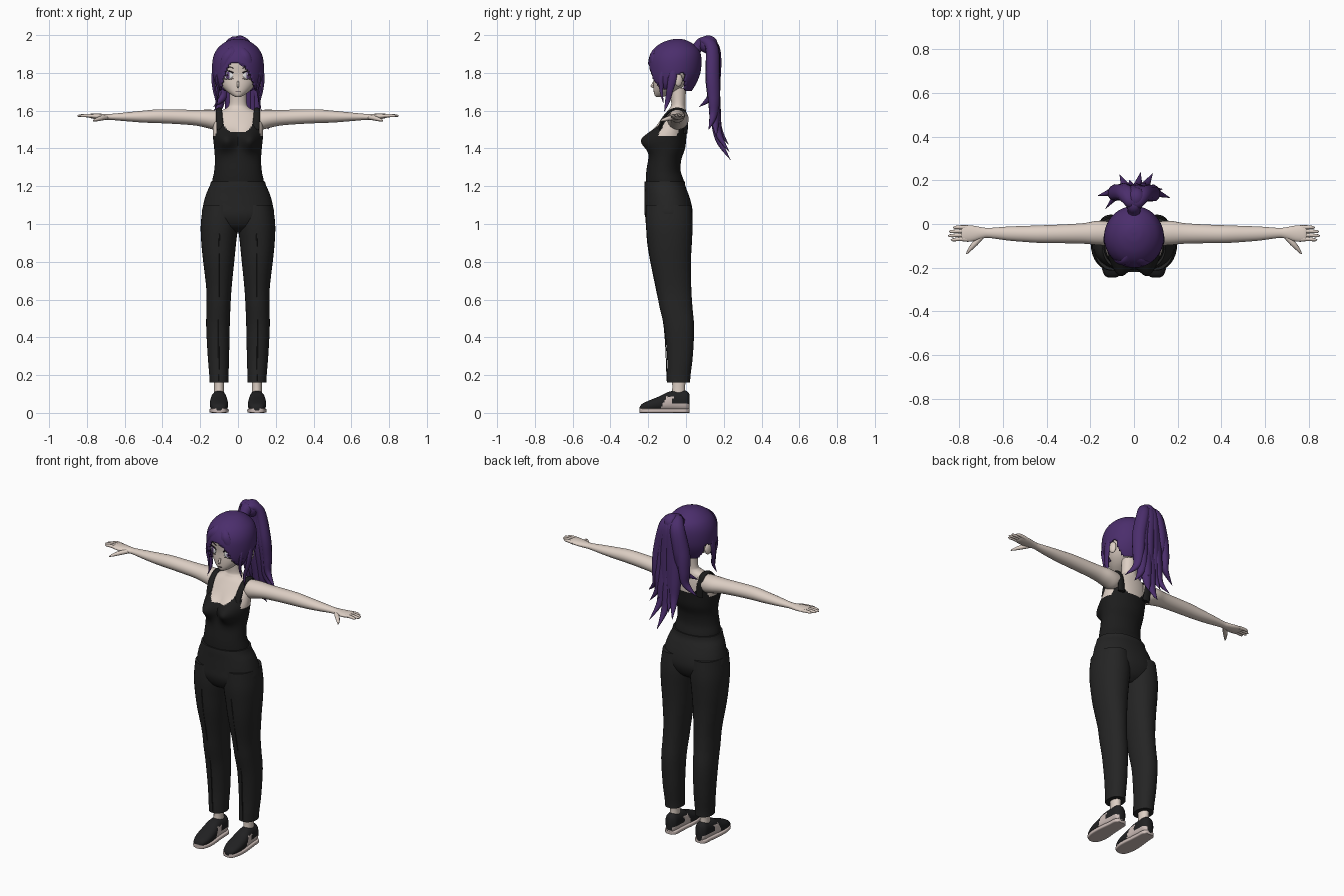
import bpy, bmesh, math, random
from mathutils import Vector

random.seed(4)
cube = bpy.data.objects.get("Cube")
if cube:
    bpy.data.objects.remove(cube)


def material(name, r, g, b):
    m = bpy.data.materials.new(name)
    m.use_nodes = True
    m.diffuse_color = (r, g, b, 1)
    m.node_tree.nodes["Principled BSDF"].inputs["Base Color"].default_value = (r, g, b, 1)
    return m


skin = material("skin", .72, .62, .55)
hair = material("purple hair", .07, .027, .15)
top_cloth = material("black top", .012, .012, .012)
pants_cloth = material("charcoal trousers", .018, .018, .018)
shoe_black = material("shoe black", .015, .015, .016)
sole_light = material("shoe light", .6, .5, .47)
eye_white = material("eye white", .8, .8, .8)
iris_purple = material("iris purple", .12, .06, .2)
dark_line = material("dark line", .02, .012, .02)


def smooth_rows(rows, k):
    """Catmull-Rom interpolation of equal length tuples."""
    out = []
    last = len(rows) - 1
    for i in range(last):
        quad = [rows[min(max(j, 0), last)] for j in range(i - 1, i + 3)]
        for step in range(k):
            t = step / k
            out.append([b + .5 * t * (c - a + t * (2 * a - 5 * b + 4 * c - d + t * (3 * (b - c) + d - a)))
                        for a, b, c, d in zip(*quad)])
    return out + [list(rows[-1])]


def skin_rings(rings):
    bm = bmesh.new()
    loops = [[bm.verts.new(p) for p in ring] for ring in rings]
    n = len(loops[0])
    for lo, hi in zip(loops, loops[1:]):
        for i in range(n):
            bm.faces.new((lo[i], lo[(i + 1) % n], hi[(i + 1) % n], hi[i]))
    bm.faces.new(loops[0])
    bm.faces.new(loops[-1])
    bmesh.ops.recalc_face_normals(bm, faces=bm.faces)
    return bm


def finish(name, bm, mats, rule=None, drop=None):
    if drop:
        gone = [f for f in bm.faces if drop(f.calc_center_median())]
        bmesh.ops.delete(bm, geom=gone, context='FACES')
    if rule:
        for f in bm.faces:
            f.material_index = rule(f.calc_center_median())
    me = bpy.data.meshes.new(name)
    bm.to_mesh(me)
    bm.free()
    for m in mats:
        me.materials.append(m)
    me.shade_smooth()
    me.set_sharp_from_angle(angle=math.radians(50))
    ob = bpy.data.objects.new(name, me)
    bpy.context.collection.objects.link(ob)
    return ob


def loft(name, rows, mats, axis="z", side=1, n=32, k=4, power=2, push=None, **rules):
    """Rows are position along the axis, then the low and high limits of the two other axes."""
    rings = []
    for t, a0, a1, b0, b1 in smooth_rows(rows, k):
        ring = []
        for i in range(n):
            c, s = math.cos(math.tau * i / n), math.sin(math.tau * i / n)
            a = (a0 + a1) / 2 + (a1 - a0) / 2 * math.copysign(abs(c) ** (2 / power), c)
            b = (b0 + b1) / 2 + (b1 - b0) / 2 * math.copysign(abs(s) ** (2 / power), s)
            p = Vector({"z": (a, b, t), "x": (t, a, b), "y": (a, t, b)}[axis])
            if push:
                push(p)
            p.x *= side
            ring.append(p)
        rings.append(ring)
    return finish(name, skin_rings(rings), mats, **rules)


def tube(name, pts, mat, n=10, k=6, flat=1, start=(1, 0, 0)):
    """Points are x, y, z, radius; flat squashes the section across the start direction."""
    rows = smooth_rows(pts, k)
    path = [Vector(r[:3]) for r in rows]
    nor, rings = Vector(start), []
    for i, p in enumerate(path):
        tan = (path[min(i + 1, len(path) - 1)] - path[max(i - 1, 0)]).normalized()
        nor = (nor - tan * nor.dot(tan)).normalized()
        bi = tan.cross(nor)
        r = max(rows[i][3], .001)
        rings.append([p + nor * r * math.cos(math.tau * j / n) + bi * r * flat * math.sin(math.tau * j / n)
                      for j in range(n)])
    return finish(name, skin_rings(rings), [mat])


def blob(name, loc, size, mat, turn=0):
    bm = bmesh.new()
    bmesh.ops.create_uvsphere(bm, u_segments=20, v_segments=12, radius=1)
    bmesh.ops.scale(bm, vec=size, verts=bm.verts)
    ob = finish(name, bm, [mat])
    ob.location, ob.rotation_euler.z = loc, turn
    return ob


def both(z, half, y0, y1):
    return (z, -half, half, y0, y1)


# Torso and neck, with the vest coloured below its neckline
def bust(p):
    if p.y < -.09:
        p.y -= .062 * math.exp(-((abs(p.x) - .066) / .05) ** 2 - ((p.z - 1.44) / .055) ** 2)


def vest(p):
    x = abs(p.x)
    edge = 1.485 + .11 * (x / .095) ** 4 if x < .1 else 1.6 - 7 * (x - .1)
    return int(p.z < max(edge, 1.465))


loft("torso", [both(1.19, .138, -.21, -.005), both(1.23, .136, -.213, -.012), both(1.28, .126, -.21, -.028),
               both(1.34, .122, -.2, -.025), both(1.4, .126, -.19, -.005), both(1.46, .132, -.185, .002),
               both(1.51, .132, -.16, .005), both(1.55, .128, -.135, .004), both(1.59, .108, -.105, 0),
               both(1.615, .06, -.085, -.002), both(1.64, .046, -.078, -.003), both(1.72, .044, -.085, 0)],
     [skin, top_cloth], n=96, k=8, push=bust, rule=vest)

# Trousers
loft("trouser_hips", [both(.955, .06, -.14, -.03), both(.985, .13, -.19, .01), both(1.04, .188, -.217, .034),
                      both(1.1, .184, -.219, .03), both(1.16, .168, -.219, .012), both(1.2, .15, -.22, -.003),
                      both(1.225, .143, -.219, -.006)], [pants_cloth], n=48, power=2.2)
for s, tag in ((1, "left"), (-1, "right")):
    loft(tag + "_trouser_leg", [(.16, .05, .15, -.1, .022), (.2, .05, .152, -.1, .024), (.3, .047, .16, -.1, .036),
                                (.45, .044, .168, -.115, .043), (.56, .04, .167, -.14, .034),
                                (.66, .034, .168, -.158, .028), (.8, .02, .184, -.188, .026),
                                (.9, .01, .194, -.202, .031), (1, 0, .197, -.213, .035),
                                (1.1, .01, .184, -.212, .028)], [pants_cloth], side=s, power=2.15)
    tube(tag + "_trouser_seam", [(.1 * s, -.1, .17, .003), (.103 * s, -.115, .45, .003), (.101 * s, -.158, .66, .003),
                                 (.1 * s, -.203, .9, .003), (.09 * s, -.205, 1.05, .001)], pants_cloth, n=6)
    loft(tag + "_ankle", [(.06, .07, .13, -.085, .005), (.12, .074, .126, -.073, -.005), (.2, .072, .128, -.075, 0)],
         [skin], side=s, n=20)

    # Shoes with pale side panels and soles
    shoe = [(-.245, .085, .115, .012, .03), (-.232, .066, .134, .01, .048), (-.19, .053, .147, .01, .068),
            (-.14, .053, .149, .01, .088), (-.09, .058, .145, .01, .112), (-.04, .061, .139, .01, .118),
            (0, .064, .136, .01, .117), (.018, .08, .12, .012, .1)]
    loft(tag + "_shoe", shoe, [shoe_black, sole_light], axis="y", side=s, k=6, power=2.4,
         rule=lambda p: int(p.z < .085 and (-.145 < p.y - .5 * p.z < -.105 or (p.z < .05 and p.y > -.12))))
    loft(tag + "_sole", [(y, a - .003, b + .003, 0, .024) for y, a, b, c, d in shoe], [sole_light],
         axis="y", side=s, power=5)

    # Vest straps
    tube(tag + "_strap", [(.092 * s, -.142, 1.5, .02), (.098 * s, -.122, 1.555, .018), (.1 * s, -.085, 1.598, .016),
                          (.1 * s, -.045, 1.609, .016), (.1 * s, -.01, 1.597, .017), (.095 * s, .002, 1.55, .02),
                          (.088 * s, -.003, 1.48, .024)], top_cloth, n=12, flat=.45)

    # Arms and hands
    loft(tag + "_arm", [(.07, -.09, 0, 1.52, 1.598), (.12, -.098, .012, 1.5, 1.604), (.17, -.096, .014, 1.51, 1.605),
                        (.23, -.09, .004, 1.522, 1.604), (.32, -.088, -.002, 1.529, 1.606),
                        (.42, -.087, -.006, 1.534, 1.607), (.5, -.082, -.009, 1.537, 1.6),
                        (.58, -.075, -.012, 1.543, 1.592), (.66, -.064, -.018, 1.55, 1.584),
                        (.69, -.066, -.016, 1.551, 1.583), (.74, -.08, -.007, 1.554, 1.584),
                        (.78, -.08, -.006, 1.56, 1.584), (.79, -.074, -.012, 1.565, 1.58)],
         [skin], axis="x", side=s, n=24)
    for i, reach in enumerate((.828, .846, .85, .838)):
        y = -.015 - .018 * i
        tube(f"{tag}_finger_{i + 1}", [(.765 * s, y, 1.571, .01), (.8 * s, y, 1.574, .009),
                                       ((reach - .01) * s, y * 1.05, 1.573, .007), (reach * s, y * 1.05, 1.572, .002)],
             skin, n=8, k=3, start=(0, 1, 0))
    tube(tag + "_thumb", [(.695 * s, -.055, 1.565, .012), (.725 * s, -.087, 1.56, .013), (.75 * s, -.115, 1.552, .009),
                          (.766 * s, -.137, 1.546, .003)], skin, n=8, k=3, start=(0, 0, 1))

    # Ears, eyes and brows
    blob(tag + "_ear", (.119 * s, -.04, 1.762), (.012, .022, .034), skin, .3 * s)
    turn = .45 * s
    across = Vector((math.cos(turn), math.sin(turn), 0))
    eye = Vector((.053 * s, -.161, 1.787))
    out = Vector((math.sin(turn), -math.cos(turn), 0))
    blob(tag + "_eye_white", eye, (.029, .005, .021), eye_white, turn)
    blob(tag + "_iris", eye + out * .002, (.015, .0045, .019), iris_purple, turn)
    blob(tag + "_pupil", eye + out * .0035, (.007, .004, .01), dark_line, turn)
    blob(tag + "_eye_glint", eye + out * .007 + Vector((-.005, 0, .007)), (.004, .002, .004), eye_white, turn)
    for part, lift, rise, r in (("lash", .013, .01, .0035), ("lower_lid", -.018, -.004, .0012), ("brow", .038, .008, .002)):
        arc = [eye + across * d * .031 + out * (.004 - .004 * d * d) + Vector((0, 0, lift + rise * (1 - d * d)))
               for d in (-1, -.5, 0, .5, 1)]
        tube(f"{tag}_{part}", [(*p, r) for p in arc], dark_line, n=6, k=3, start=(0, 0, 1))

    # Locks in front of the ears
    tube(tag + "_side_lock", [(.122 * s, -.06, 1.86, .012), (.13 * s, -.07, 1.78, .022), (.125 * s, -.085, 1.71, .018),
                              (.113 * s, -.098, 1.65, .013), (.125 * s, -.115, 1.595, .001)],
         hair, flat=.5, start=(0, 1, 0))
    tube(tag + "_thin_lock", [(.115 * s, -.11, 1.84, .01), (.112 * s, -.13, 1.77, .014), (.104 * s, -.13, 1.7, .009),
                              (.112 * s, -.12, 1.64, .001)], hair, flat=.6, start=(0, 1, 0))

# Head, nose and mouth
loft("head", [both(1.672, .012, -.158, -.125), both(1.682, .032, -.166, -.095), both(1.705, .063, -.171, -.045),
              both(1.74, .092, -.172, 0), both(1.79, .11, -.17, .04), both(1.86, .12, -.175, .06),
              both(1.92, .1, -.15, .05), both(1.96, .045, -.1, 0)], [skin], n=40)
tube("nose", [(0, -.165, 1.765, .003), (0, -.174, 1.742, .006), (0, -.181, 1.73, .006), (0, -.168, 1.722, .003)],
     skin, n=8)
blob("mouth", (0, -.171, 1.7), (.014, .004, .0018), dark_line)


# Hair cap, cut open around the face and ears
def face_opening(p):
    d = p.x + .03
    if p.y < -.095:
        return p.z < 1.855 - (75 * d ** 3 if d > 0 else 34 * d * d)
    if p.y < -.005:
        return p.z < 1.79 + .3 * (p.y + .05)
    return p.z < 1.705


cap = loft("hair_cap", [both(1.69, .085, -.165, .02), both(1.74, .122, -.19, .052), both(1.8, .136, -.2, .076),
                        both(1.87, .134, -.198, .082), both(1.92, .115, -.176, .07), both(1.955, .08, -.136, .035),
                        both(1.975, .04, -.085, -.005), both(1.98, .006, -.045, -.035)],
           [hair], n=80, k=8, drop=face_opening)
solid = cap.modifiers.new("thickness", 'SOLIDIFY')
solid.thickness = .012

# Sweeping fringe strands
for i, (x, z) in enumerate(((-.098, 1.74), (-.075, 1.8), (.04, 1.83), (.082, 1.79), (.1, 1.73))):
    mid = x * .62 - .008
    tube(f"fringe_{i + 1}", [(-.015, -.125, 1.955, .006), (mid * .6, -.172, 1.915, .018),
                             (mid * 1.1, -.188 + mid * mid * 3, 1.86, .02), (x, -.2 + x * x * 6, z, .001)],
         hair, flat=.35, start=(1, 0, 0))

# Ponytail: tie, main body and loose curling ends
tube("ponytail_root", [(0, .03, 1.9, .035), (0, .062, 1.935, .03), (0, .085, 1.955, .035), (0, .11, 1.95, .03)], hair)
tips = ((.03, .235, 1.34), (.085, .23, 1.38), (-.065, .225, 1.42), (.165, .12, 1.5), (.13, .16, 1.46),
        (-.165, .13, 1.55), (-.13, .07, 1.62), (-.02, .2, 1.44), (.055, .19, 1.5))
for i, (x, y, z) in enumerate(tips):
    drop = 1.9 - z
    jig = random.uniform(-.006, .006)
    tube(f"ponytail_strand_{i + 1}",
         [(0, .07, 1.935, .018), (x * .12, .1 + jig, 1.972, .026), (x * .3, .142 + jig, 1.93, .036),
          (x * .5, .145 + jig, 1.9 - drop * .3, .04), (x * .56, .138 + y * .08, 1.9 - drop * .6, .034),
          (x * .62, .11 + y * .28, 1.9 - drop * .82, .022), (x, y, z, .001)], hair, flat=.8)
blob("ponytail_crown", (.01, .118, 1.95), (.045, .05, .048), hair)
